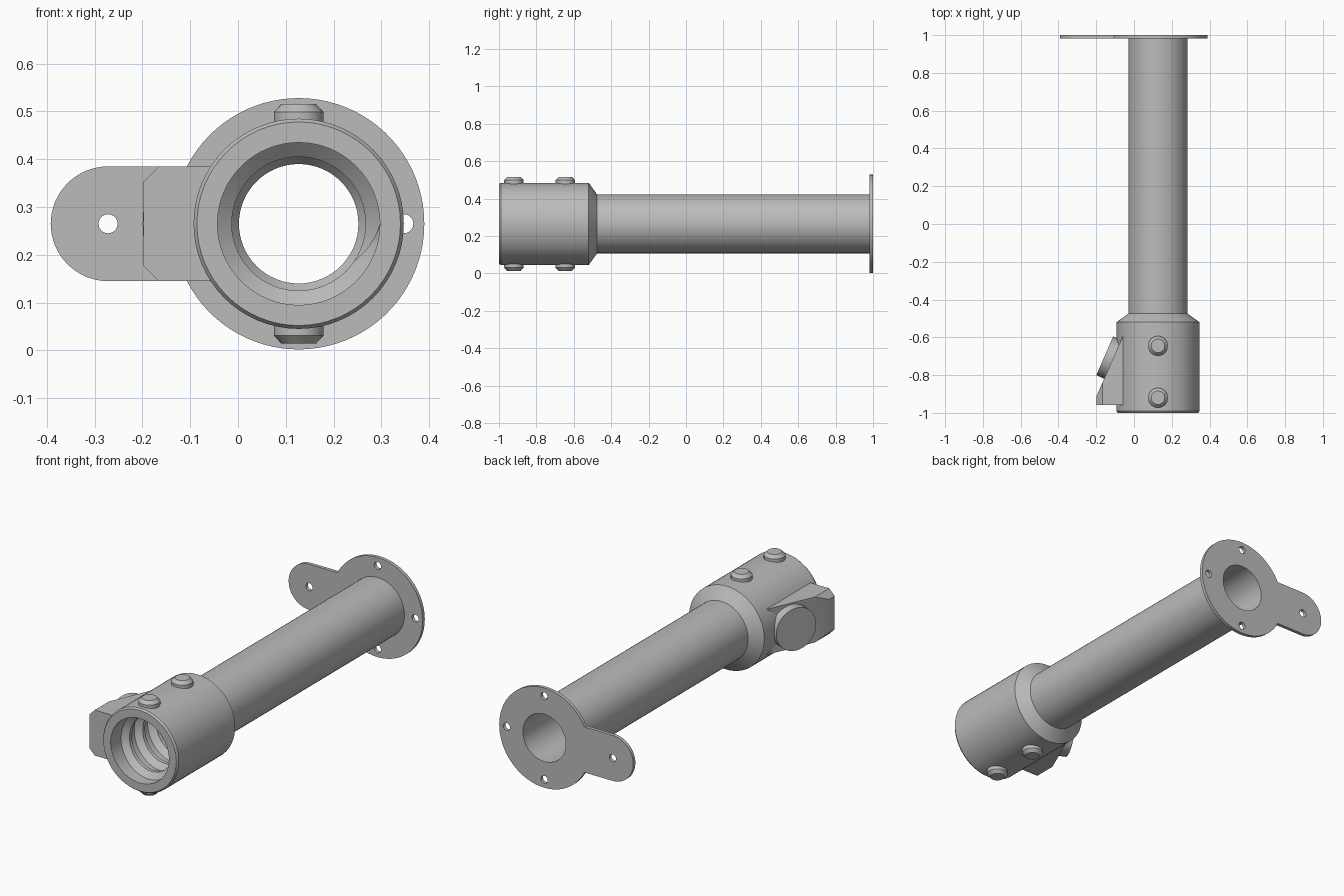
import bpy, bmesh
from math import sin, cos, pi, radians, sqrt, asin
from mathutils import Matrix, Vector

if "Cube" in bpy.data.objects:
    bpy.data.objects.remove(bpy.data.objects["Cube"])

CX, CZ = 0.127, 0.265      # axis of the tube
EAR_X, EAR_R = -0.272, 0.12
FLANGE_R = 0.263

grey = bpy.data.materials.new("plain grey")
grey.use_nodes = True
grey.diffuse_color = (0.5, 0.5, 0.5, 1)
grey.node_tree.nodes["Principled BSDF"].inputs["Base Color"].default_value = (0.5, 0.5, 0.5, 1)


def finish(name, bm, matrix=Matrix()):
    bmesh.ops.recalc_face_normals(bm, faces=bm.faces)
    mesh = bpy.data.meshes.new(name)
    bm.to_mesh(mesh)
    bm.free()
    mesh.materials.clear()
    mesh.materials.append(grey)
    ob = bpy.data.objects.new(name, mesh)
    ob.matrix_world = matrix
    bpy.context.collection.objects.link(ob)
    bpy.ops.object.select_all(action='DESELECT')
    ob.select_set(True)
    bpy.context.view_layer.objects.active = ob
    bpy.ops.object.shade_smooth_by_angle(angle=radians(25))
    return ob


def loft(bm, rings, closed):
    """Join equal-length rings of points with quads."""
    rows = [[bm.verts.new(p) for p in ring] for ring in rings]
    n = len(rows[0])
    pairs = list(zip(rows, rows[1:])) + ([(rows[-1], rows[0])] if closed else [])
    for a, b in pairs:
        for i in range(n):
            j = (i + 1) % n
            bm.faces.new((a[i], a[j], b[j], b[i]))
    return rows


def lathe(name, profile, matrix, closed=True, steps=64):
    """Turn (radius, height) points about local z."""
    bm = bmesh.new()
    rings = [[(r * cos(2 * pi * i / steps), r * sin(2 * pi * i / steps), h)
              for i in range(steps)] for r, h in profile]
    rows = loft(bm, rings, closed)
    if not closed:
        bm.faces.new(rows[0])
        bm.faces.new(rows[-1])
    return finish(name, bm, matrix)


# Local z runs along world y for the turned parts
axis = Matrix.Translation((CX, 0, CZ)) @ Matrix.Rotation(-pi / 2, 4, 'X')

# Long hollow tube
lathe("tube", [(0.125, -0.48), (0.157, -0.48), (0.157, 0.985), (0.125, 0.985)], axis)

# Socket collar with tapered shoulder and wide bore
lathe("collar", [(0.17, -1), (0.213, -1), (0.22, -0.99), (0.22, -0.52), (0.157, -0.475),
                 (0.125, -0.475), (0.125, -0.51), (0.14, -0.53), (0.17, -0.54)], axis)

# Helical thread inside the collar, fading in and out at its ends
bm = bmesh.new()
turns, seg = 3, 64
rings = []
for i in range(turns * seg + 1):
    a = 2 * pi * i / seg
    y = -0.93 + 0.11 * i / seg
    fade = min(1, i / 6, (turns * seg - i) / 6)
    crest = 0.17 - 0.03 * fade
    section = [(0.173, y - 0.04), (crest, y - 0.01), (crest, y + 0.01), (0.173, y + 0.04)]
    rings.append([(r * cos(a), r * sin(a), h) for r, h in section])
rows = loft(bm, rings, False)
bm.faces.new(rows[0])
bm.faces.new(rows[-1])
finish("inner_thread", bm, axis)

# Flange plate: round plate with a rounded ear and drilled holes
curve = bpy.data.curves.new("flange_outline", 'CURVE')
curve.dimensions = '2D'
curve.fill_mode = 'BOTH'
curve.extrude = 0.009


def add_loop(points):
    s = curve.splines.new('POLY')
    s.points.add(len(points) - 1)
    for p, (x, z) in zip(s.points, points):
        p.co = (x, z, 0, 1)
    s.use_cyclic_u = True


def arc(x, z, r, start, end, n):
    return [(x + r * cos(start + (end - start) * i / n), z + r * sin(start + (end - start) * i / n))
            for i in range(n + 1)]


join = pi - asin(EAR_R / FLANGE_R)
add_loop(arc(CX, CZ, FLANGE_R, -join, join, 72) + arc(EAR_X, CZ, EAR_R, pi / 2, 3 * pi / 2, 32))
add_loop(arc(CX, CZ, 0.125, 0, 2 * pi, 64)[:-1])
for hx, hz in [(EAR_X, CZ), (CX + 0.22, CZ), (CX, CZ + 0.22), (CX, CZ - 0.22)]:
    add_loop(arc(hx, hz, 0.02, 0, 2 * pi, 20)[:-1])
helper = bpy.data.objects.new("flange_outline", curve)
bpy.context.collection.objects.link(helper)
flat = bpy.data.meshes.new_from_object(helper.evaluated_get(bpy.context.evaluated_depsgraph_get()))
bpy.data.objects.remove(helper)
bm = bmesh.new()
bm.from_mesh(flat)
bmesh.ops.remove_doubles(bm, verts=bm.verts, dist=0.0001)
finish("flange", bm, Matrix.Translation((0, 0.991, 0)) @ Matrix.Rotation(pi / 2, 4, 'X'))

# Clamp screws, above and below
for side, label in [(1, "top"), (-1, "bottom")]:
    for y, place in [(-0.645, "rear"), (-0.92, "front")]:
        turn = Matrix.Rotation(0 if side > 0 else pi, 4, 'X')
        lathe(f"{label}_{place}_screw", [(0.052, 0.19), (0.052, 0.234), (0.036, 0.251)],
              Matrix.Translation((CX, y, CZ)) @ turn, closed=False, steps=32)

# Side block: wedge with bevelled upper and lower outer edges
bm = bmesh.new()
wedge = [(-0.198, -0.957), (-0.055, -0.957), (-0.055, -0.585), (-0.198, -0.91)]
loop = [bm.verts.new((x, y, CZ - EAR_R)) for x, y in wedge]
base = bm.faces.new(loop)
top = bmesh.ops.extrude_face_region(bm, geom=[base])["geom"]
bmesh.ops.translate(bm, vec=(0, 0, 2 * EAR_R), verts=[v for v in top if isinstance(v, bmesh.types.BMVert)])
edges = [e for e in bm.edges if all(v.co.x < -0.19 for v in e.verts)
         and abs(e.verts[0].co.z - e.verts[1].co.z) < 0.001]
bmesh.ops.recalc_face_normals(bm, faces=bm.faces)
# Cut the two outer corners away at 45 degrees
for s in (1, -1):
    bmesh.ops.bisect_plane(bm, geom=bm.verts[:] + bm.edges[:] + bm.faces[:],
                           plane_co=(-0.198, 0, CZ + s * 0.088), plane_no=(-1, 0, s), clear_outer=True)
    bmesh.ops.holes_fill(bm, edges=[e for e in bm.edges if e.is_boundary])
finish("side_block", bm)

# Round plug standing on the sloped face of the block
normal = Vector((-0.918, 0.397, 0))
lathe("side_plug", [(0.112, -0.08), (0.112, 0)],
      Matrix.Translation((-0.155, -0.698, CZ)) @ normal.to_track_quat('Z', 'Y').to_matrix().to_4x4(),
      closed=False, steps=48)
